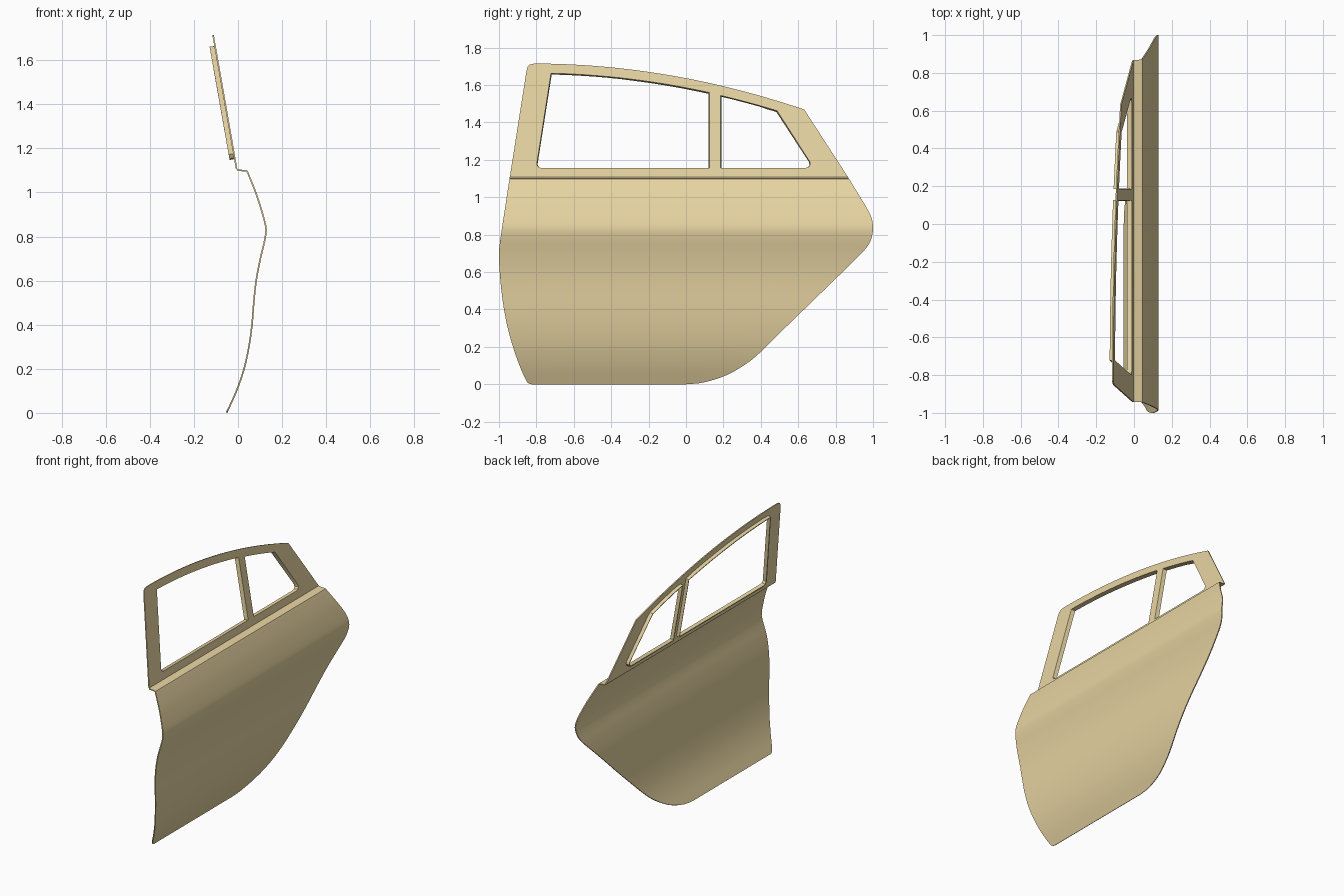
import bpy, bmesh, math
from mathutils import Vector

if "Cube" in bpy.data.objects:
    bpy.data.objects.remove(bpy.data.objects["Cube"])

paint = bpy.data.materials.new("tan_paint")
paint.diffuse_color = (0.8, 0.66, 0.36, 1)
paint.use_nodes = True
paint.node_tree.nodes["Principled BSDF"].inputs["Base Color"].default_value = paint.diffuse_color
SHEET = 0.007


def curve(table, z):
    """Smooth value at height z through (z, value) points."""
    n = len(table)
    i = max(k for k in range(n - 1) if table[k][0] <= z or k == 0)

    def slope(k):
        a, b = table[max(k - 1, 0)], table[min(k + 1, n - 1)]
        return (b[1] - a[1]) / (b[0] - a[0])

    (z0, v0), (z1, v1) = table[i], table[i + 1]
    h = z1 - z0
    t = (z - z0) / h
    return ((2*t**3 - 3*t*t + 1) * v0 + (t**3 - 2*t*t + t) * h * slope(i)
            + (3*t*t - 2*t**3) * v1 + (t**3 - t*t) * h * slope(i + 1))


def finish(bm, name):
    """Face the sheet outward, thicken it inward and shade it."""
    bmesh.ops.recalc_face_normals(bm, faces=bm.faces)
    if sum(f.normal.x * f.calc_area() for f in bm.faces) < 0:
        bmesh.ops.reverse_faces(bm, faces=bm.faces)
    me = bpy.data.meshes.new(name)
    bm.to_mesh(me)
    bm.free()
    ob = bpy.data.objects.new(name, me)
    bpy.context.collection.objects.link(ob)
    me.materials.append(paint)
    bpy.ops.object.select_all(action='DESELECT')
    bpy.context.view_layer.objects.active = ob
    ob.select_set(True)
    mod = ob.modifiers.new("thickness", 'SOLIDIFY')
    mod.thickness = SHEET
    mod.offset = -1
    bpy.ops.object.modifier_apply(modifier=mod.name)
    bpy.ops.object.shade_smooth_by_angle(angle=math.radians(30))


# Lower panel: bulge profile and the two side outlines, as (height, value)
bulge = [(0, -0.048), (0.1, -0.003), (0.2, 0.031), (0.3, 0.053), (0.4, 0.067),
         (0.5, 0.075), (0.6, 0.086), (0.7, 0.105), (0.78, 0.124), (0.83, 0.131),
         (0.87, 0.124), (0.93, 0.107), (1.0, 0.084), (1.09, 0.048)]
rear = [(0, -0.825), (0.004, -0.84), (0.015, -0.852), (0.1, -0.89), (0.2, -0.925),
        (0.3, -0.953), (0.4, -0.973), (0.5, -0.987), (0.6, -0.996), (0.7, -1.0),
        (0.8, -0.989), (0.9, -0.974), (1.11, -0.942)]
nose = [(0, 0), (0.005, 0.065), (0.02, 0.135), (0.05, 0.22), (0.1, 0.308),
        (0.155, 0.38), (0.3, 0.528), (0.5, 0.734), (0.7, 0.938), (0.74, 0.972),
        (0.78, 0.992), (0.84, 1.0), (0.89, 0.992), (0.94, 0.968), (1.0, 0.932),
        (1.11, 0.865)]

heights = [0, 0.002, 0.005, 0.01, 0.02, 0.035] + [0.05 + 0.02 * i for i in range(53)]
rows = [(curve(bulge, z), z) for z in heights]
rows += [(0.044, 1.098), (0.036, 1.102), (0.004, 1.104), (-0.003, 1.108)]  # belt ledge

bm = bmesh.new()
COLS = 6
grid = []
for x, z in rows:
    a, b = curve(rear, z), curve(nose, z)
    grid.append([bm.verts.new((x, a + (b - a) * i / COLS, z)) for i in range(COLS + 1)])
for lo, hi in zip(grid, grid[1:]):
    for i in range(COLS):
        bm.faces.new((lo[i], lo[i + 1], hi[i + 1], hi[i]))
finish(bm, "door_panel")


# Window frame: flat leaning sheet with two openings
def lean(y, z):
    return Vector((-0.003 - 0.1755 * (z - 1.108), y, z))


def roof(y0, y1, drop, n):
    """Points along the roof arc, lowered by drop."""
    ys = [y0 + (y1 - y0) * i / n for i in range(n + 1)]
    return [(y, 1.715 - drop - 0.1167 * (y + 0.82) ** 2) for y in ys]


outer = [(0.866, 1.108), (-0.942, 1.108), (-0.853, 1.675), (-0.847, 1.697),
         (-0.835, 1.71)] + roof(-0.81, 0.632, 0, 24)
rear_window = [(0.125, 1.157), (-0.775, 1.157), (-0.79, 1.162), (-0.798, 1.177)] \
    + roof(-0.722, 0.125, 0.051, 14)
front_window = [(0.64, 1.157), (0.185, 1.157)] + roof(0.185, 0.487, 0.053, 6) \
    + [(0.662, 1.19), (0.664, 1.175), (0.656, 1.162)]

bm = bmesh.new()
loops = []
for pts in (outer, rear_window, front_window):
    vs = [bm.verts.new(lean(*p)) for p in pts]
    loops.append((vs, [bm.edges.new((vs[i - 1], vs[i])) for i in range(len(vs))]))
bmesh.ops.triangle_fill(bm, use_beauty=True, use_dissolve=False,
                        edges=[e for _, es in loops for e in es],
                        normal=Vector((0.985, 0, 0.173)))

# Flanges folded inward around each opening, slightly tapered
inward = Vector((-0.985, 0, -0.173))
for vs, _ in loops[1:]:
    mid = sum((v.co for v in vs), Vector()) / len(vs)
    back = []
    for v in vs:
        d = v.co - mid
        taper = Vector((0, math.copysign(0.004, d.y), math.copysign(0.002, d.z)))
        back.append(bm.verts.new(v.co + inward * 0.027 - taper))
    for i in range(len(vs)):
        bm.faces.new((vs[i - 1], vs[i], back[i], back[i - 1]))
finish(bm, "window_frame")
